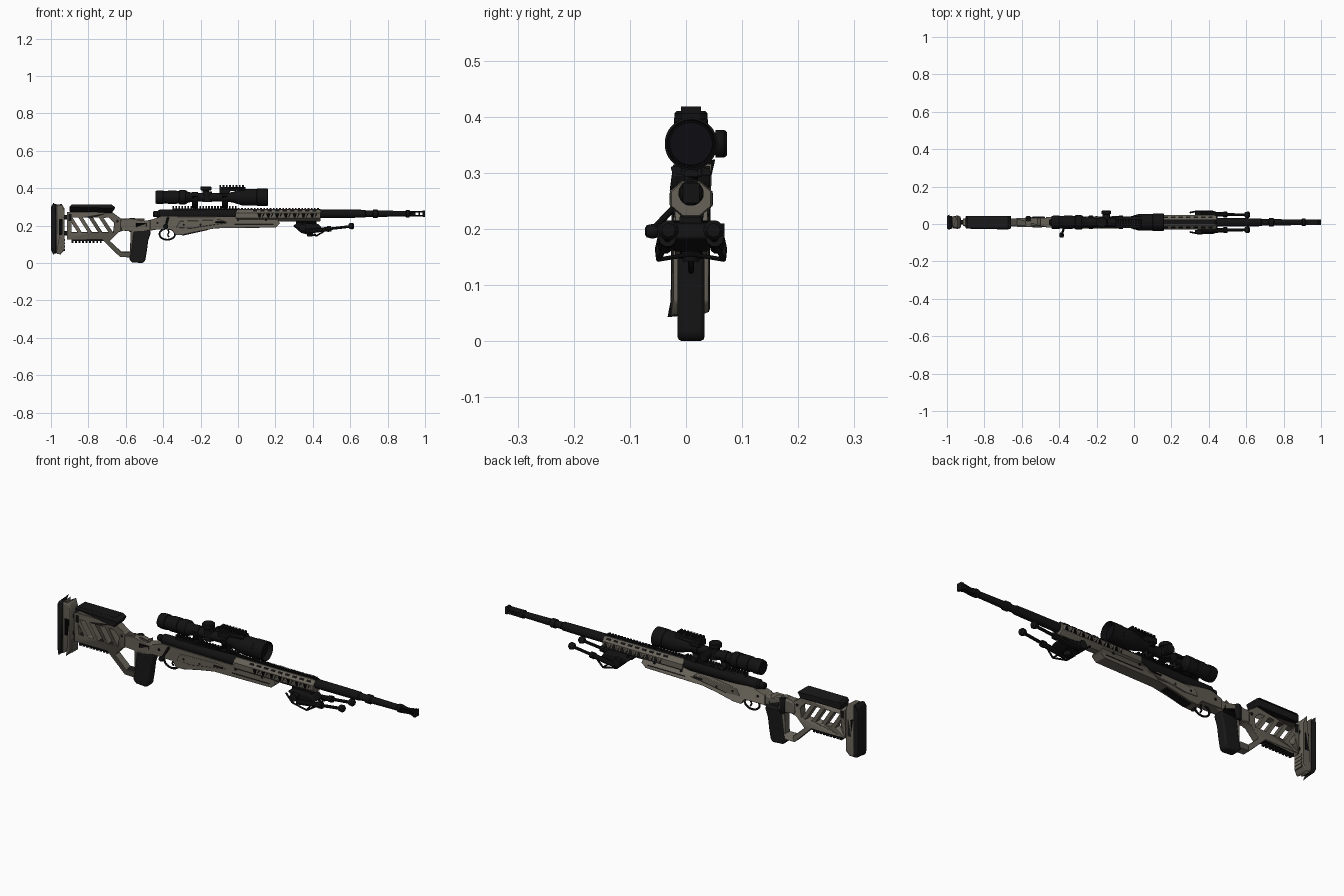
import bpy, bmesh, math
from mathutils import Vector, Matrix

if "Cube" in bpy.data.objects:
    bpy.data.objects.remove(bpy.data.objects["Cube"])

CY = 0.009  # centre plane of the rifle


def material(name, c):
    m = bpy.data.materials.new(name)
    m.diffuse_color = (*c, 1)
    m.use_nodes = True
    m.node_tree.nodes["Principled BSDF"].inputs["Base Color"].default_value = m.diffuse_color
    return m


TAN = material("grey tan metal", (0.135, 0.122, 0.098))
BLACK = material("black metal", (0.006, 0.006, 0.006))
RUBBER = material("black rubber", (0.009, 0.009, 0.009))
GLASS = material("dark glass", (0.004, 0.004, 0.006))


def finish(name, bm, mat):
    bmesh.ops.recalc_face_normals(bm, faces=bm.faces[:])
    me = bpy.data.meshes.new(name)
    bm.to_mesh(me)
    bm.free()
    me.materials.append(mat)
    ob = bpy.data.objects.new(name, me)
    bpy.context.collection.objects.link(ob)
    return ob


def curve_mesh(cu):
    """Turn a temporary curve into a bmesh."""
    tmp = bpy.data.objects.new("tmp", cu)
    bpy.context.collection.objects.link(tmp)
    me = bpy.data.meshes.new_from_object(tmp.evaluated_get(bpy.context.evaluated_depsgraph_get()))
    bpy.data.objects.remove(tmp)
    bm = bmesh.new()
    bm.from_mesh(me)
    bmesh.ops.remove_doubles(bm, verts=bm.verts[:], dist=1e-5)
    return bm


def prof(name, loops, hw, mat, bev=0.003, y=CY):
    """Side profile (x, z) with holes, extruded hw to each side of y."""
    cu = bpy.data.curves.new(name, 'CURVE')
    cu.dimensions, cu.fill_mode, cu.extrude = '2D', 'BOTH', hw
    for lp in loops:
        s = cu.splines.new('POLY')
        s.points.add(len(lp) - 1)
        for p, (x, z) in zip(s.points, lp):
            p.co = (x, z, 0, 1)
        s.use_cyclic_u = True
    bm = curve_mesh(cu)
    bm.transform(Matrix.Translation((0, y, 0)) @ Matrix.Rotation(math.pi / 2, 4, 'X'))
    bmesh.ops.dissolve_limit(bm, angle_limit=0.01, verts=bm.verts[:], edges=bm.edges[:])
    ob = finish(name, bm, mat)
    if bev:
        m = ob.modifiers.new("bevel", 'BEVEL')
        m.width, m.segments, m.limit_method, m.angle_limit = bev, 2, 'ANGLE', 0.7
    return ob


def box(name, x0, x1, z0, z1, hw, mat, bev=0.003, y=CY):
    return prof(name, [[(x0, z0), (x1, z0), (x1, z1), (x0, z1)]], hw, mat, bev, y)


def lathe(name, pts, mat, o=(0, CY, 0), axis='X', n=32, sq=(1, 1)):
    """Turn (distance, radius) points around an axis through o."""
    bm = bmesh.new()
    rings = []
    for d, r in pts:
        ring = []
        for i in range(n):
            a = 2 * math.pi * (i + 0.5) / n
            u, v = r * math.cos(a) * sq[0], r * math.sin(a) * sq[1]
            c = {'X': (d, u, v), 'Y': (u, d, v), 'Z': (u, v, d)}[axis]
            ring.append(bm.verts.new(Vector(c) + Vector(o)))
        rings.append(ring)
    for a, b in zip(rings, rings[1:]):
        for i in range(n):
            bm.faces.new((a[i], a[(i + 1) % n], b[(i + 1) % n], b[i]))
    bm.faces.new(rings[0])
    bm.faces.new(rings[-1])
    return finish(name, bm, mat)


def tube(name, pts, r, mat, cyclic=False):
    cu = bpy.data.curves.new(name, 'CURVE')
    cu.dimensions, cu.bevel_depth, cu.bevel_resolution, cu.use_fill_caps = '3D', r, 3, True
    s = cu.splines.new('POLY')
    s.points.add(len(pts) - 1)
    for p, c in zip(s.points, pts):
        p.co = (*c, 1)
    s.use_cyclic_u = cyclic
    return finish(name, curve_mesh(cu), mat)


def rail(name, x0, x1, z0, z1, hw, n, up=True):
    """Accessory rail with n teeth."""
    if not up:
        z0, z1 = z1, z0
    w, zm = (x1 - x0) / n, z0 + (z1 - z0) * 0.5
    lp = [(x0, z0)]
    for i in range(n):
        a = x0 + i * w
        lp += [(a, z1), (a + w * .55, z1), (a + w * .55, zm), (a + w, zm)]
    return prof(name, [lp + [(x1, z0)]], hw, BLACK, 0)


# ---- Buttstock
prof("butt_pad", [[(-1, .07), (-.99, .05), (-.972, .05), (-.972, .317), (-.99, .317), (-1, .3)]], .034, RUBBER, .008)
prof("butt_plate", [[(-.972, .05), (-.945, .05), (-.927, .07), (-.927, .29), (-.94, .312), (-.972, .312)]], .031, TAN, .005)
box("butt_plate_inset", -.958, -.938, .15, .235, .0325, BLACK, 0)
for i in range(4):
    box("butt_serration", -.93, -.924, .065 + i * .018, .075 + i * .018, .024, TAN, 0)
for z in (.16, .245):
    lathe("butt_rod", [(-.93, .012), (-.9, .012)], BLACK, (0, CY, z), n=16)
slots = [[(x, .243), (x + .032, .243), (x + .082, .165), (x + .05, .165)] for x in (-.885, -.83, -.775)]
slots += [[(-.89, .215), (-.89, .165), (-.858, .165)], [(-.72, .243), (-.69, .243), (-.662, .215), (-.668, .165)]]
prof("stock_frame", [[(-.915, .273), (-.674, .273), (-.626, .238), (-.5, .238), (-.5, .175), (-.555, .165),
                      (-.545, .03), (-.63, .032), (-.725, .125), (-.915, .125)],
                     [(-.59, .18), (-.64, .165), (-.685, .118), (-.622, .06), (-.577, .06), (-.575, .165)]] + slots,
     .02, TAN, .004)
for s in (-1, 1):
    box("stock_pocket", -.905, -.89, .225, .262, .002, BLACK, 0, CY + s * .0195)
    lathe("stock_screw", [(-.0215, .008), (.0215, .008)], BLACK, (-.645, CY, .225), 'Y', 16)
prof("cheek_rest", [[(-.9, .272), (-.9, .304), (-.89, .312), (-.675, .312), (-.655, .298), (-.672, .272)]], .034, RUBBER, .009)
rail("stock_bottom_rail", -.89, -.72, .108, .127, .013, 9, False)
# ---- Folding hinge and grip
prof("hinge_block", [[(-.63, .175), (-.63, .232), (-.56, .24), (-.5, .226), (-.43, .238), (-.43, .18), (-.52, .165)]], .024, TAN, .005)
lathe("hinge_pin", [(.165, .015), (.17, .017), (.235, .017), (.24, .014)], BLACK, (-.565, CY + .018, 0), 'Z', 20)
box("hinge_latch", -.545, -.49, .19, .215, .027, BLACK)
prof("pistol_grip", [[(-.56, .16), (-.545, .182), (-.475, .182), (-.465, .165), (-.48, .12), (-.488, .06), (-.497, .01),
                      (-.51, 0), (-.565, .004), (-.582, .02), (-.57, .075)]], .024, RUBBER, .01)
# ---- Chassis
prof("chassis", [[(-.47, .18), (-.47, .23), (-.41, .25), (-.02, .247), (.02, .255), (.2, .255), (.225, .212), (.2, .19), (-.12, .186),
                  (-.2, .172), (-.29, .152), (-.335, .15), (-.355, .178)]], .029, TAN, .006)
prof("chassis_side_panel", [[(-.33, .19), (-.31, .225), (-.1, .232), (-.05, .215), (-.16, .2), (-.25, .185)]], .032, TAN, .003)
box("forend_groove", -.02, .19, .206, .209, .0295, BLACK, 0)
box("chassis_slot", -.12, -.07, .214, .222, .0325, BLACK, 0)
for x, z in ((-.29, .205), (-.2, .205), (-.43, .215), (0, .23), (.15, .23)):
    lathe("chassis_screw", [(-.0325, .006), (.0325, .006)], BLACK, (x, CY, z), 'Y', 12)
prof("magazine", [[(-.3, .146), (-.29, .17), (-.16, .19), (-.16, .177)]], .02, BLACK, .002)
guard = [(-.378 + .042 * math.cos(a), CY, .155 + .03 * math.sin(a)) for a in [i * math.pi / 12 for i in range(24)]]
tube("trigger_guard", guard, .005, BLACK, True)
tube("trigger", [(-.375, CY, .185), (-.37, CY, .165), (-.376, CY, .15), (-.368, CY, .138)], .004, BLACK)
# ---- Handguard, octagonal, with rows of black slots
lathe("handguard", [(-.01, .036), (0, .041), (.43, .041), (.44, .038)], TAN, (0, CY, .254), n=8, sq=(1, .85))
for i in range(14):
    x, f = .115 + i * .0235, 1 if i % 2 else -1
    prof("handguard_slot", [[(x - .010, .2535 - f * .011), (x + .010, .2535 - f * .011), (x + .003, .2535 + f * .011),
                             (x - .003, .2535 + f * .011)]], .0388, BLACK, 0)
for i in range(9):
    for s in (-1, 1):
        ob = box("handguard_top_slot", -.011, .011, -.005, .005, .0015, BLACK, 0, 0)
        ob.location = (.09 + i * .04, CY + s * .0272, .2795)
        ob.rotation_euler = (s * math.radians(50), 0, 0)
rail("handguard_rail", .0, .44, .283, .294, .012, 26)
# ---- Action and bolt
lathe("receiver", [(-.43, .018), (-.42, .026), (.0, .028), (.01, .02)], BLACK, (0, CY, .26))
lathe("bolt_shroud", [(-.455, .01), (-.45, .016), (-.41, .019), (-.4, .019)], BLACK, (0, CY, .262))
rail("receiver_rail", -.35, .0, .28, .305, .012, 22)
tube("bolt_handle", [(-.37, CY, .245), (-.375, -.02, .24), (-.385, -.055, .203)], .006, BLACK)
lathe("bolt_knob", [(-.073, .006), (-.07, .011), (-.06, .0135), (-.05, .011), (-.045, .006)], BLACK, (-.387, 0, .196), 'Y', 16)
# ---- Barrel and muzzle brake
lathe("barrel", [(.0, .024), (.6, .022), (.68, .021), (.685, .017), (.72, .017), (.722, .022), (.745, .022), (.75, .017),
                 (.895, .015), (.9, .02), (.915, .02), (.92, .014), (.94, .014)], BLACK, (0, CY, .264))
ports = [[(x, .257), (x + .014, .257), (x + .014, .271), (x, .271)] for x in (.928, .95, .972)]
prof("muzzle_brake", [[(.915, .25), (.985, .25), (.99, .246), (1, .246), (1, .282), (.99, .282), (.985, .278), (.915, .278)]] + ports,
     .015, BLACK, .002)
# ---- Scope
SC = (0, CY, .352)
lathe("scope_body", [(-.436, .03), (-.44, .034), (-.425, .037), (-.4, .037), (-.398, .034), (-.375, .034), (-.373, .037), (-.33, .037),
                     (-.328, .034), (-.315, .034), (-.313, .038), (-.28, .038), (-.27, .03), (-.24, .023), (-.06, .023),
                     (-.03, .028), (.02, .043), (.04, .045), (.1, .045), (.102, .047), (.158, .047), (.16, .043), (.13, .041)],
      BLACK, SC, n=40)
lathe("eyepiece_lens", [(-.438, .028), (-.43, .028)], GLASS, SC)
lathe("objective_lens", [(.128, .04), (.133, .038)], GLASS, SC)
lathe("turret_base", [(-.025, .026), (.03, .026)], BLACK, (-.165, CY, .352), 'Z', 24)
lathe("elevation_turret", [(.375, .018), (.388, .018), (.39, .03), (.406, .03), (.41, .026)], BLACK, (-.172, CY, 0), 'Z', 24)
lathe("side_turret", [(.02, .02), (.052, .02), (.053, .025), (.068, .025), (.073, .021)], BLACK, (-.148, 0, .352), 'Y', 24)
for x in (-.23, -.07):
    lathe("scope_ring", [(x - .015, .028), (x + .015, .028)], BLACK, SC)
    box("ring_base", x - .016, x + .016, .293, .335, .02, BLACK)
    box("ring_clamp", x - .012, x + .012, .295, .312, .036, BLACK)
    box("ring_cap", x - .015, x + .015, .345, .36, .031, BLACK, .002)
prof("top_rail_bridge", [[(-.1, .37), (-.1, .398), (.04, .398), (.04, .39), (-.04, .385), (-.05, .37)]], .03, BLACK)
rail("top_rail", -.1, .04, .396, .418, .018, 8)
# ---- Folded bipod
box("bipod_mount", .31, .42, .205, .225, .02, BLACK)
prof("bipod_body", [[(.295, .2), (.32, .215), (.43, .21), (.45, .185), (.4, .16), (.34, .165)]], .034, BLACK, .006)
lathe("bipod_lock_knob", [(.142, .014), (.15, .017), (.17, .017), (.175, .01)], BLACK, (.385, CY, 0), 'Z', 16)
lathe("bipod_cross_pin", [(-.058, .01), (.058, .01)], BLACK, (.35, CY, .198), 'Y', 16)
for s in (-1, 1):
    y = lambda v: CY + s * v
    tube("bipod_leg_outer", [(.36, y(.046), .168), (.49, y(.042), .183)], .0125, BLACK)
    tube("bipod_leg_inner", [(.47, y(.042), .181), (.6, y(.04), .196)], .0075, BLACK)
    tube("bipod_leg_collar", [(.478, y(.042), .182), (.498, y(.042), .184)], .016, BLACK)
    lathe("bipod_foot", [(.59, .01), (.597, .016), (.612, .018), (.62, .012)], BLACK, (0, y(.04), .198), n=16)
    tube("bipod_spring", [(.3, y(.052), .2), (.34, y(.06), .165), (.42, y(.058), .146), (.46, y(.045), .17)], .0045, BLACK)
    lathe("bipod_hinge", [(-.01, .02), (.01, .02)], BLACK, (.345, y(.05), .19), 'Y', 16)
tube("bipod_brace", [(.42, y(-.056), .146), (.41, CY, .155), (.42, y(.056), .146)], .004, BLACK)

# Smooth shading with sharp edges kept
bpy.ops.object.select_all(action='DESELECT')
for ob in bpy.context.scene.objects:
    ob.select_set(True)
    bpy.context.view_layer.objects.active = ob
bpy.ops.object.shade_smooth_by_angle(angle=math.radians(35))
